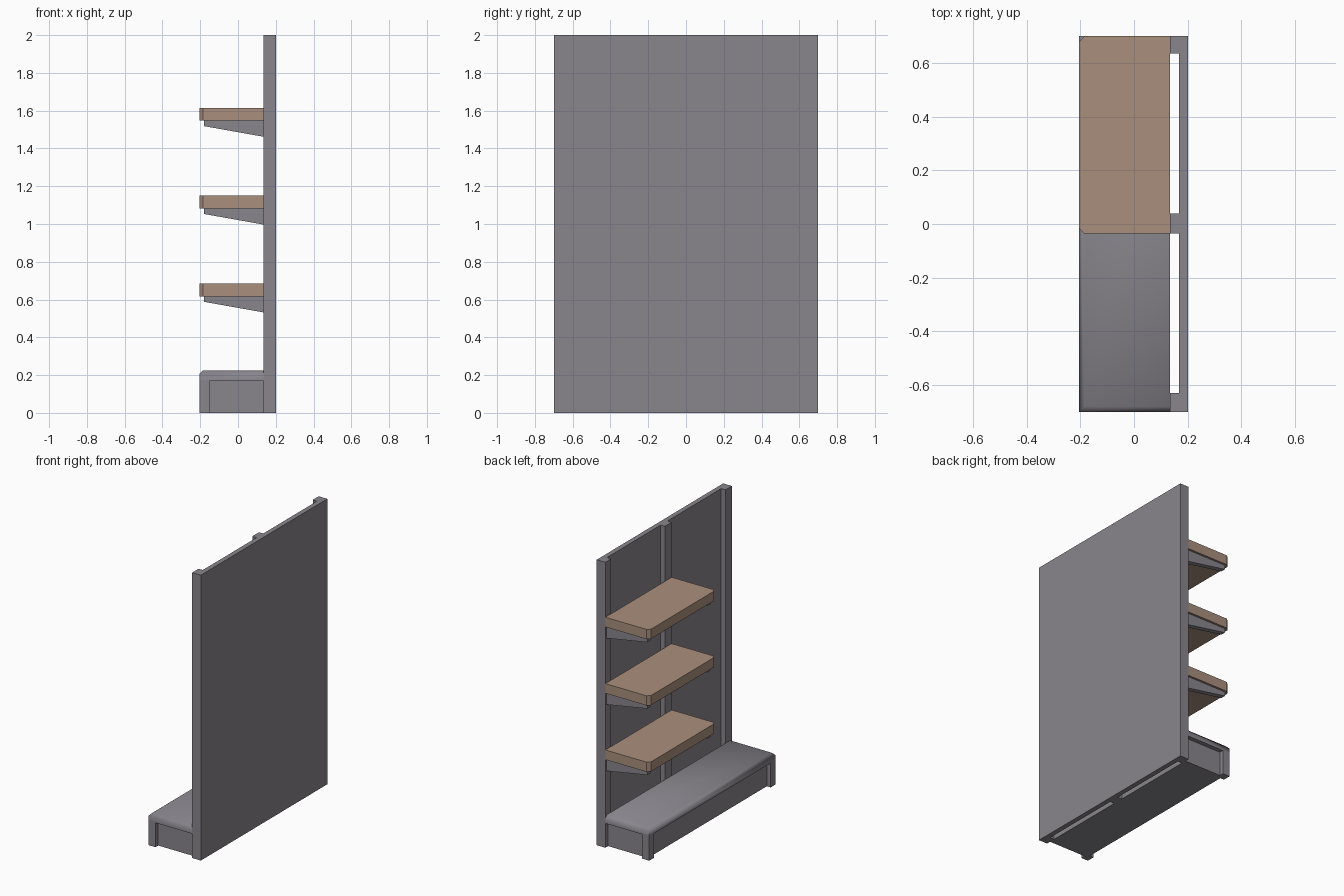
import bpy, bmesh

if "Cube" in bpy.data.objects:
    bpy.data.objects.remove(bpy.data.objects["Cube"])


def material(name, rgb):
    m = bpy.data.materials.new(name)
    m.use_nodes = True
    m.diffuse_color = (*rgb, 1)
    m.node_tree.nodes["Principled BSDF"].inputs["Base Color"].default_value = (*rgb, 1)
    return m


GREY = material("grey metal", (0.25, 0.235, 0.265))
WOOD = material("light wood", (0.40, 0.275, 0.205))


def finish(name, bm, mat):
    bmesh.ops.recalc_face_normals(bm, faces=bm.faces)
    mesh = bpy.data.meshes.new(name)
    bm.to_mesh(mesh)
    bm.free()
    mesh.materials.append(mat)
    obj = bpy.data.objects.new(name, mesh)
    bpy.context.collection.objects.link(obj)
    return obj


def box(name, xs, ys, zs, mat, bevel_rule=None, width=0.02):
    """Box from ranges; edges picked by bevel_rule(midpoint, direction) get chamfered."""
    bm = bmesh.new()
    bmesh.ops.create_cube(bm, size=1)
    for v in bm.verts:
        v.co = [r[0] + (c + 0.5) * (r[1] - r[0]) for c, r in zip(v.co, (xs, ys, zs))]
    if bevel_rule:
        edges = [e for e in bm.edges
                 if bevel_rule((e.verts[0].co + e.verts[1].co) / 2, e.verts[1].co - e.verts[0].co)]
        bmesh.ops.bevel(bm, geom=edges, offset=width, segments=1, affect='EDGES')
    return finish(name, bm, mat)


def extrude_profile(name, points, y0, y1, mat):
    """Extrude an x-z profile along y."""
    bm = bmesh.new()
    face = bm.faces.new([bm.verts.new((x, y0, z)) for x, z in points])
    new = bmesh.ops.extrude_face_region(bm, geom=[face])["geom"]
    bmesh.ops.translate(bm, vec=(0, y1 - y0, 0),
                        verts=[v for v in new if isinstance(v, bmesh.types.BMVert)])
    return finish(name, bm, mat)


FRONT, BACK, END = -0.205, 0.135, 0.7

# Back panel and its three uprights
box("back_panel", (0.168, 0.202), (-END, END), (0, 2), GREY)
for name, y in (("end", -0.665), ("middle", 0.0025), ("far", 0.6675)):
    half = 0.035 if name == "end" else 0.0375 if name == "middle" else 0.0325
    box(name + "_upright", (BACK, 0.168), (y - half, y + half), (0, 2), GREY)

# Base: chamfered deck, recessed body and corner legs
deck = box("base_deck", (FRONT, BACK), (-END, END), (0.17, 0.225), GREY,
           lambda mid, d: mid.z > 0.22 and mid.x < 0.1)
bpy.context.view_layer.objects.active = deck
deck.select_set(True)
bpy.ops.object.shade_smooth_by_angle(angle=1.1)
deck.select_set(False)
box("base_body", (FRONT + 0.03, BACK), (-END + 0.03, END - 0.03), (0, 0.17), GREY)
for side in (-1, 1):
    ys = sorted((side * END, side * (END - 0.055)))
    box("base_leg", (FRONT, FRONT + 0.055), ys, (0, 0.17), GREY)

# Shelves with tapered brackets lined up on the uprights
for top in (0.685, 1.15, 1.615):
    under = top - 0.068
    box("shelf", (FRONT, BACK), (-0.035, END), (under, top), WOOD,
        lambda mid, d: abs(d.z) > 0.01 and mid.x < 0)
    for y in (0.0025, 0.6675):
        extrude_profile("shelf_bracket",
                        [(-0.18, under), (BACK, under), (BACK, top - 0.153), (-0.18, top - 0.097)],
                        y - 0.0175, y + 0.0175, GREY)
